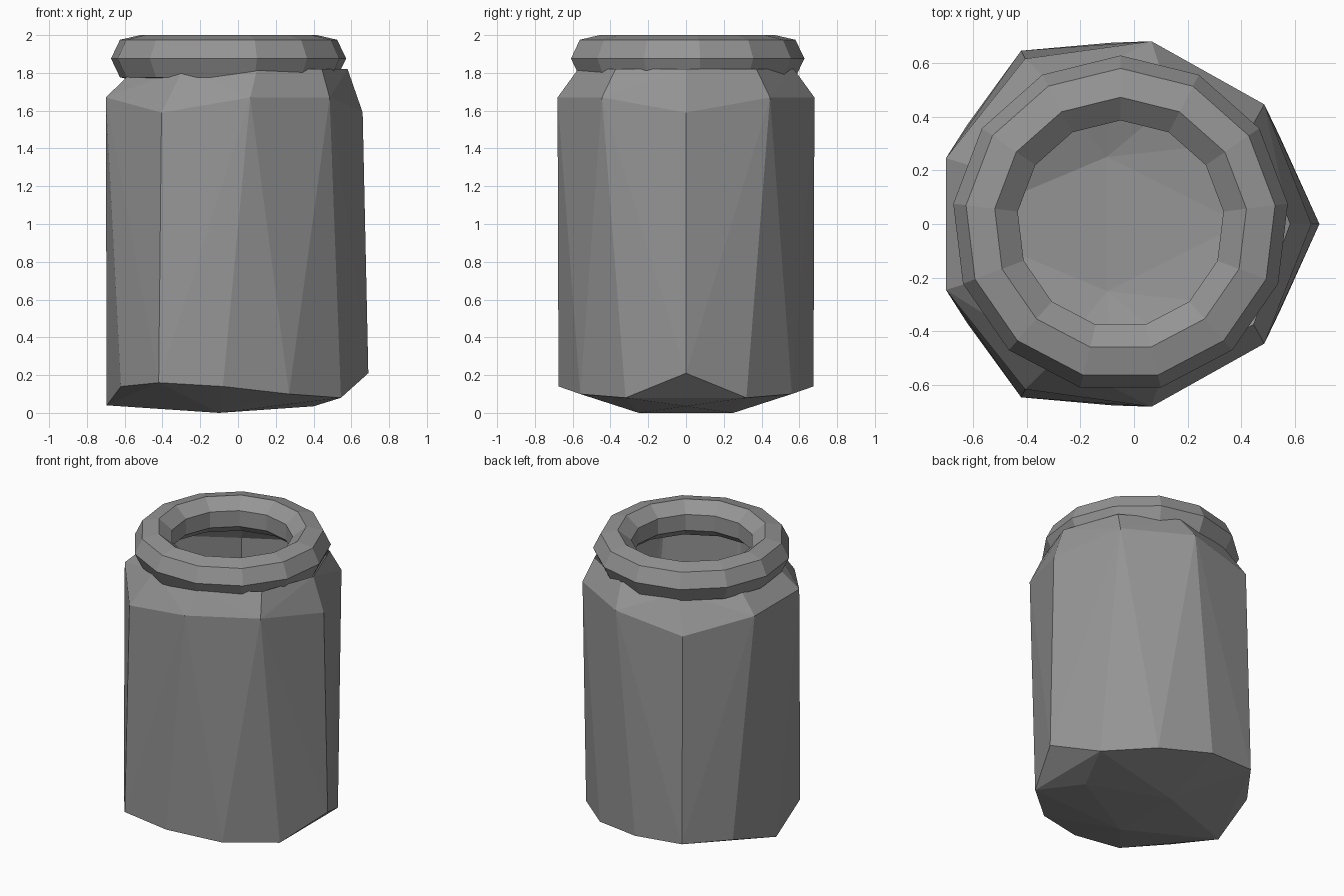
import bpy, bmesh
from math import pi, cos, sin, radians

cube = bpy.data.objects.get("Cube")
if cube:
    bpy.data.objects.remove(cube, do_unlink=True)

grey = bpy.data.materials.new("plain_grey")
grey.use_nodes = True
colour = (0.3, 0.3, 0.3, 1)
grey.diffuse_color = colour
grey.node_tree.nodes["Principled BSDF"].inputs["Base Color"].default_value = colour

# Half outlines of the faceted body, mirrored across y
base = [(0.40, 0, 0.035), (-0.10, 0.25, 0)]
foot = [(0.69, 0, 0.21), (0.545, 0.32, 0.08), (0.27, 0.56, 0.10), (-0.08, 0.675, 0.14),
        (-0.42, 0.645, 0.16), (-0.62, 0.37, 0.14), (-0.695, 0, 0.04)]
shoulder = [(0.66, 0, 1.59), (0.485, 0.445, 1.67), (0.065, 0.68, 1.67),
            (-0.405, 0.615, 1.59), (-0.70, 0.245, 1.67)]
rim_z = 1.82
rim = [(0.58 * cos(radians(a)), 0.58 * sin(radians(a)), rim_z) for a in range(0, 180, 40)]


def mirrored(points):
    return points + [(x, -y, z) for x, y, z in points if y > 0.001]


# Body: convex shell with an open mouth
bm = bmesh.new()
for p in mirrored(base + foot + shoulder + rim):
    bm.verts.new(p)
bmesh.ops.convex_hull(bm, input=bm.verts[:])
mouth = [f for f in bm.faces if all(v.co.z > rim_z - 0.01 for v in f.verts)]
bmesh.ops.delete(bm, geom=mouth, context="FACES")
bmesh.ops.recalc_face_normals(bm, faces=bm.faces[:])
mesh = bpy.data.meshes.new("jar_body")
bm.to_mesh(mesh)
bm.free()
body = bpy.data.objects.new("jar_body", mesh)
bpy.context.collection.objects.link(body)
body.data.materials.append(grey)

# Neck ring: coarse torus resting on the mouth
bpy.ops.mesh.primitive_torus_add(major_segments=13, minor_segments=7,
                                 major_radius=0.50, minor_radius=0.127,
                                 location=(-0.05, 0, 1.876), rotation=(0, 0, pi / 2))
ring = bpy.context.object
ring.name = "neck_ring"
ring.data.materials.append(grey)
